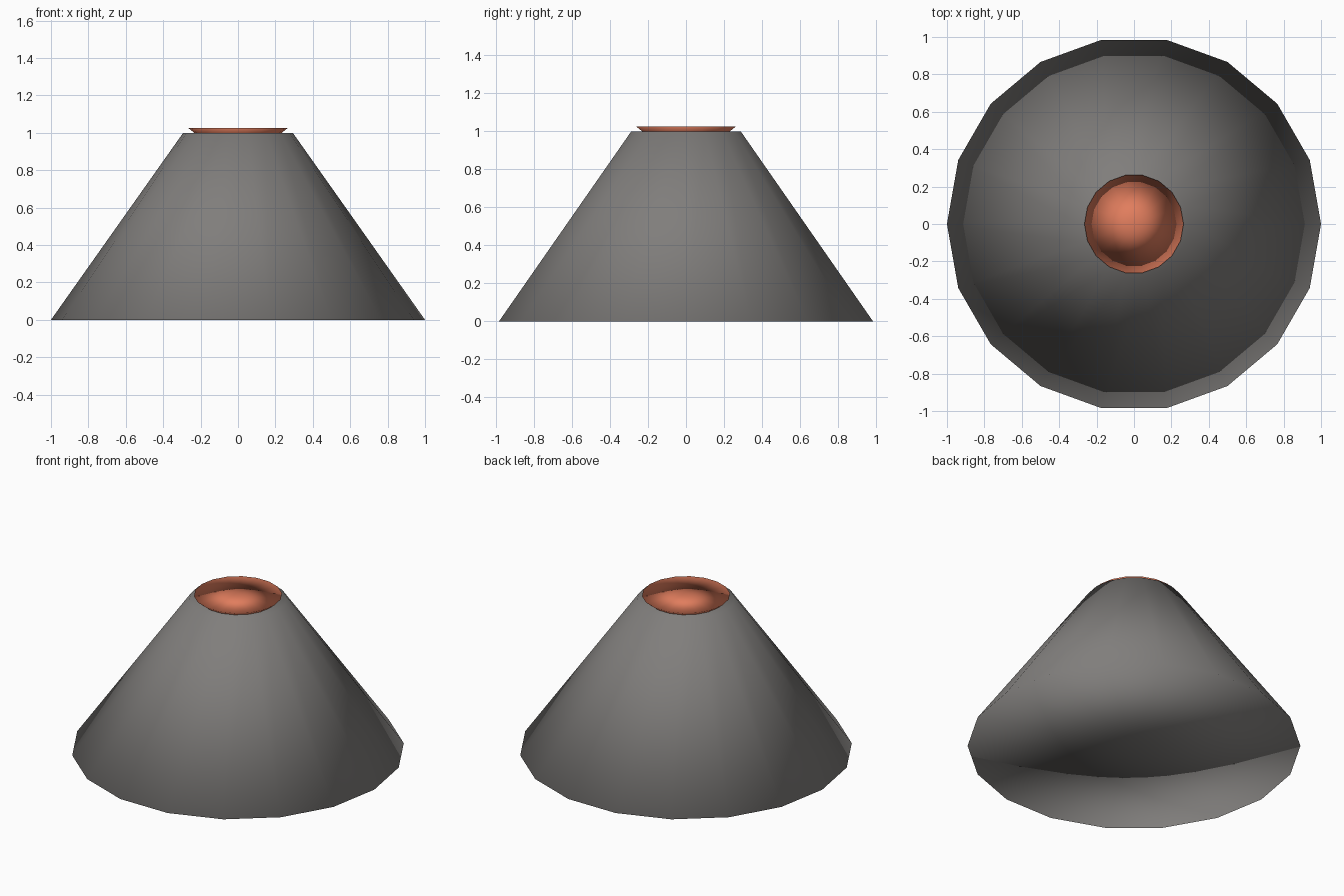
import bpy
import bmesh
from math import cos, sin, tau
from mathutils import Vector

SIDES = 18

cube = bpy.data.objects.get("Cube")
if cube:
    bpy.data.objects.remove(cube, do_unlink=True)


def make_material(name, rgb):
    mat = bpy.data.materials.new(name)
    mat.use_nodes = True
    mat.diffuse_color = (*rgb, 1)
    mat.node_tree.nodes["Principled BSDF"].inputs["Base Color"].default_value = (*rgb, 1)
    return mat


def smooth_frustum(name, r_low, z_low, r_high, z_high, mat):
    """Closed frustum with fan caps, shaded smoothly over all its edges."""
    bm = bmesh.new()

    def ring(r, z):
        return [bm.verts.new((r * cos(tau * i / SIDES), r * sin(tau * i / SIDES), z))
                for i in range(SIDES)]

    low, high = ring(r_low, z_low), ring(r_high, z_high)
    low_mid = bm.verts.new((0, 0, z_low))
    high_mid = bm.verts.new((0, 0, z_high))
    for i in range(SIDES):
        j = (i + 1) % SIDES
        bm.faces.new((low[i], low[j], high[j]))
        bm.faces.new((low[i], high[j], high[i]))
        bm.faces.new((low_mid, low[j], low[i]))
        bm.faces.new((high_mid, high[i], high[j]))
    bm.normal_update()
    for face in bm.faces:
        face.smooth = True

    # Each vertex takes the plain mean of its faces' normals
    normals = [sum((f.normal for f in v.link_faces), Vector()).normalized()
               for v in bm.verts]
    mesh = bpy.data.meshes.new(name)
    bm.to_mesh(mesh)
    bm.free()
    mesh.normals_split_custom_set_from_vertices([tuple(n) for n in normals])
    mesh.materials.append(mat)
    obj = bpy.data.objects.new(name, mesh)
    bpy.context.collection.objects.link(obj)
    return obj


rock = make_material("grey_rock", (0.215, 0.207, 0.2))
lava = make_material("orange_lava", (0.75, 0.205, 0.11))

# Mountain body and the flared lava pool at its top
smooth_frustum("mountain_cone", 1.0, 0.0, 0.293, 1.0, rock)
smooth_frustum("lava_pool", 0.197, 0.97, 0.265, 1.025, lava)
